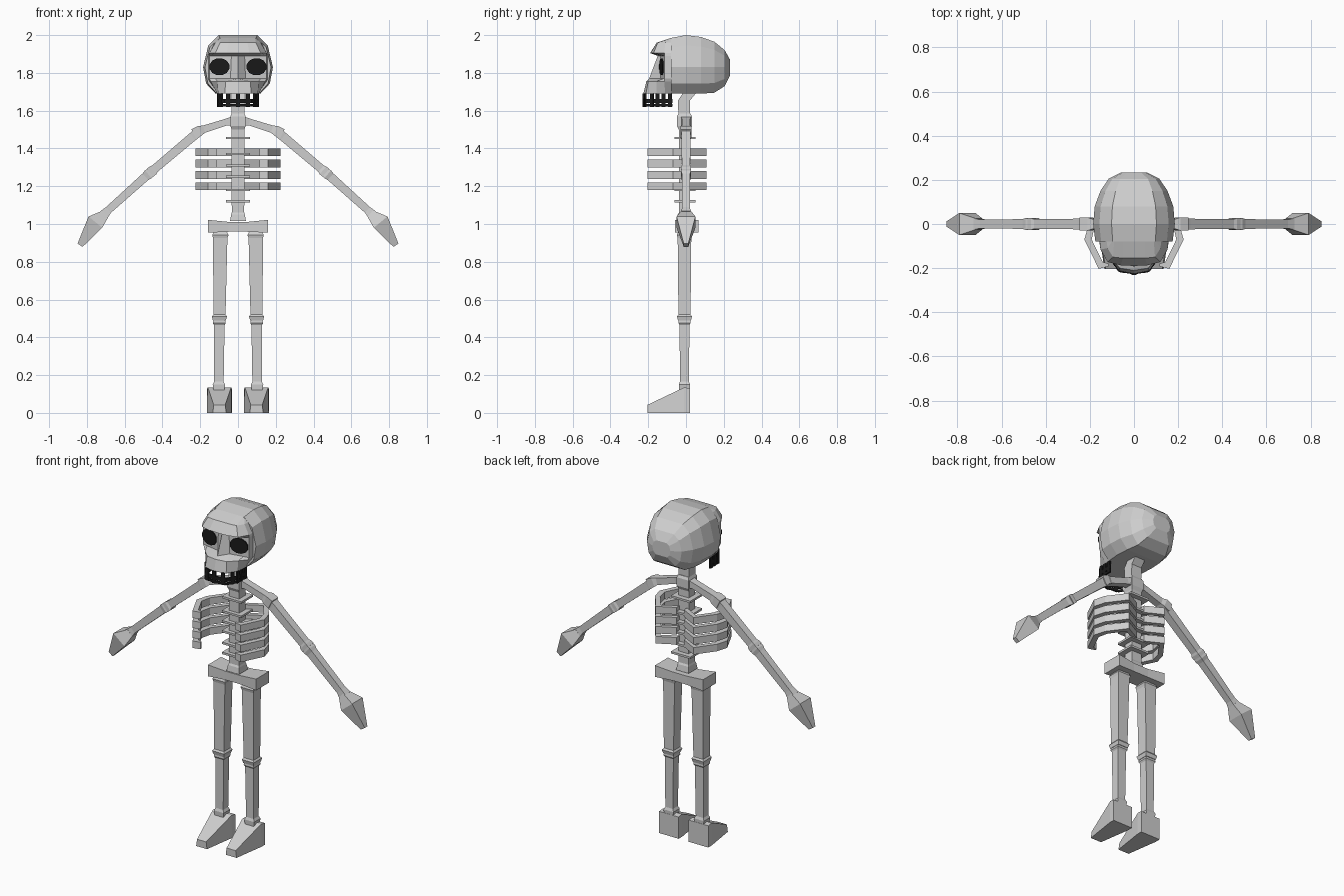
import bpy, bmesh, math
from mathutils import Vector


def material(name, c):
    m = bpy.data.materials.new(name)
    m.diffuse_color = (c, c, c, 1)
    return m


BONE = material("bone_grey", 0.62)
DARK = material("dark_black", 0.01)


def finish(name, bm, mat):
    bmesh.ops.recalc_face_normals(bm, faces=bm.faces)
    me = bpy.data.meshes.new(name)
    bm.to_mesh(me)
    bm.free()
    me.materials.append(mat)
    ob = bpy.data.objects.new(name, me)
    bpy.context.collection.objects.link(ob)
    return ob


def loft(name, rings, mat=BONE):
    """Skin closed rings of equal length and cap both ends."""
    bm = bmesh.new()
    vs = [[bm.verts.new(p) for p in r] for r in rings]
    n = len(vs[0])
    for a, b in zip(vs, vs[1:]):
        for i in range(n):
            bm.faces.new((a[i], a[(i + 1) % n], b[(i + 1) % n], b[i]))
    bm.faces.new(vs[0])
    bm.faces.new(vs[-1])
    return finish(name, bm, mat)


def rect(c, u, v):
    c, u, v = Vector(c), Vector(u), Vector(v)
    return [c - u - v, c + u - v, c + u + v, c - u + v]


def level(x, y, z, hx, hy):
    """Horizontal rectangular section."""
    return rect((x, y, z), (hx, 0, 0), (0, hy, 0))


def limb(name, secs, s):
    """Rectangular bone along a path in the xz plane: (x, z, half width, half depth)."""
    rings = []
    for i, (x, z, h, d) in enumerate(secs):
        a, b = secs[max(i - 1, 0)], secs[min(i + 1, len(secs) - 1)]
        t = Vector((s * (b[0] - a[0]), 0, b[1] - a[1])).normalized()
        rings.append(rect((s * x, 0, z), (-t.z * h, 0, t.x * h), (0, d, 0)))
    return loft(name, rings)


# Cranium: faceted sections from front to back
rings = []
for y, w, zt, zb in [(-.08, .175, 1.985, 1.69), (0, .185, 2.0, 1.69), (.08, .178, 1.99, 1.69),
                     (.15, .152, 1.965, 1.695), (.205, .115, 1.92, 1.73), (.233, .06, 1.87, 1.785)]:
    zm = 1.83
    half = [(.55 * w, zt), (.85 * w, zt - (zt - zm) * .32), (w, zm),
            (.91 * w, zm - (zm - zb) * .62), (.64 * w, zb)]
    rings.append([(x, y, z) for x, z in half] + [(-x, y, z) for x, z in reversed(half)])
loft("cranium", rings)

# Face: rows from forehead to jaw, mirrored
rows = [(1.985, [(0, -.08), (.05, -.08), (.09, -.08), (.094, -.07), (.095, -.06)]),
        (1.96, [(0, -.155), (.05, -.155), (.095, -.15), (.12, -.11), (.125, -.06)]),
        (1.905, [(0, -.19), (.06, -.187), (.12, -.172), (.152, -.115), (.153, -.06)]),
        (1.89, [(0, -.15), (.035, -.135), (.12, -.12), (.152, -.114), (.158, -.06)]),
        (1.77, [(0, -.195), (.04, -.135), (.12, -.12), (.152, -.114), (.160, -.06)]),
        (1.755, [(0, -.21), (.065, -.20), (.11, -.155), (.145, -.115), (.155, -.06)]),
        (1.69, [(0, -.226), (.07, -.212), (.105, -.155), (.11, -.11), (.108, -.06)])]
bm = bmesh.new()
grid = [[bm.verts.new((x, y, z)) for x, y in cols] for z, cols in rows]
for a, b in zip(grid, grid[1:]):
    for i in range(4):
        bm.faces.new((a[i], b[i], b[i + 1], a[i + 1]))
# jaw underside
bm.faces.new(grid[-1] + [bm.verts.new((0, -.06, 1.69))])
face = finish("face", bm, BONE)
face.modifiers.new("mirror", 'MIRROR')

# Eye sockets: thin dark plates
for s in (-1, 1):
    rings = []
    for dy in (0, -.006):
        ring = []
        for i in range(12):
            a = math.tau * (i + .5) / 12
            x = .098 + .054 * math.cos(a)
            ring.append((s * x, -.127 + .17 * (x - .098) + dy, 1.832 + .046 * math.sin(a)))
        rings.append(ring)
    loft("eye_socket", rings, DARK)

# Teeth: dark band and upright bars around the jaw
jaw = [(-.106, -.072), (-.104, -.155), (-.07, -.212), (0, -.225), (.07, -.212), (.104, -.155), (.106, -.072)]
for z, h in ((1.652, .011), (1.628, .007)):
    outer = [Vector((x, y, z)) for x, y in jaw]
    rings = []
    for p in outer:
        n = Vector((p.x, p.y + .07, 0)).normalized() * .004
        rings.append(rect(p, n, (0, 0, h)))
    loft("tooth_band", rings, DARK)
bars = []
for s in (-1, 1):
    bars += [(s * .106, -.085, 90), (s * .105, -.12, 90), (s * .104, -.152, 90),
             (s * .09, -.18, s * 59), (s * .052, -.216, s * 10)]
for x, y, a in bars + [(0, -.225, 0)]:
    a = math.radians(a)
    u = Vector((math.cos(a), math.sin(a), 0)) * .0105
    v = Vector((-math.sin(a), math.cos(a), 0)) * .005
    loft("tooth", [rect((x, y, z), u, v) for z in (1.62, 1.692)], DARK)

# Neck and spine
loft("neck", [level(0, y, z, .034, h) for y, z, h in
              [(-.01, 1.55, .03), (-.01, 1.655, .032), (.02, 1.695, .035)]])
loft("spine", [level(0, -.008, z, hx, hy) for z, hx, hy in
               [(1.015, .042, .042), (1.05, .036, .036), (1.06, .033, .03), (1.5, .034, .03),
                (1.52, .04, .04), (1.57, .04, .04), (1.585, .034, .032)]])
for z in (1.455, 1.37, 1.31, 1.25, 1.18, 1.12):
    loft("vertebra", [level(0, -.005, z + d, .064, .056) for d in (-.006, .006)])

# Ribs: curved bands from the spine to the open chest
outer = [(.025, .055), (.125, .108), (.205, .0), (.225, -.07), (.16, -.203), (.115, -.192)]
inner = [(.025, .025), (.115, .075), (.178, -.01), (.192, -.07), (.142, -.172), (.115, -.180)]
for z in (1.38, 1.32, 1.26, 1.20):
    for s in (-1, 1):
        loft("rib", [[(s * o[0], o[1], z - .021), (s * o[0], o[1], z + .021),
                      (s * i[0], i[1], z + .021), (s * i[0], i[1], z - .021)]
                     for o, i in zip(outer, inner)])

# Pelvis: bar pinched in the middle
loft("pelvis", [rect((x, .005, z), (0, d, 0), (0, 0, h)) for x, z, h, d in
                [(-.16, .988, .034, .062), (-.05, .985, .026, .055), (.05, .985, .026, .055),
                 (.16, .988, .034, .062)]])

for s in (-1, 1):
    # Arms
    limb("collar_bone", [(.03, 1.545, .024, .026), (.06, 1.54, .018, .022), (.18, 1.502, .02, .022),
                         (.20, 1.495, .026, .03), (.235, 1.478, .026, .03)], s)
    limb("upper_arm", [(.205, 1.492, .026, .028), (.24, 1.462, .024, .024), (.44, 1.293, .022, .022),
                       (.45, 1.284, .027, .027), (.465, 1.271, .027, .027)], s)
    limb("forearm", [(.455, 1.28, .022, .022), (.475, 1.263, .027, .027), (.49, 1.25, .023, .022),
                     (.685, 1.075, .02, .02), (.71, 1.05, .026, .025)], s)
    limb("hand", [(.70, 1.055, .022, .024), (.755, 1.01, .047, .05), (.836, .888, .016, .012)], s)
    # Legs
    loft("thigh", [level(s * x, -.008, z, h, d) for x, z, h, d in
                   [(.093, .965, .03, .03), (.093, .942, .043, .04), (.094, .925, .038, .036), (.098, .52, .032, .032),
                    (.098, .51, .04, .04), (.099, .488, .034, .034)]])
    loft("shin", [level(s * x, -.008, z, h, d) for x, z, h, d in
                  [(.099, .495, .03, .03), (.099, .475, .034, .032), (.099, .465, .028, .026),
                   (.101, .165, .025, .024), (.101, .15, .033, .03), (.101, .115, .028, .028)]])
    loft("foot", [[(s * .098 - b, y, 0), (s * .098 + b, y, 0), (s * .098 + t, y, z), (s * .098 - t, y, z)]
                  for y, b, t, z in [(.022, .065, .065, .13), (-.01, .065, .062, .135), (-.205, .036, .03, .042)]])
